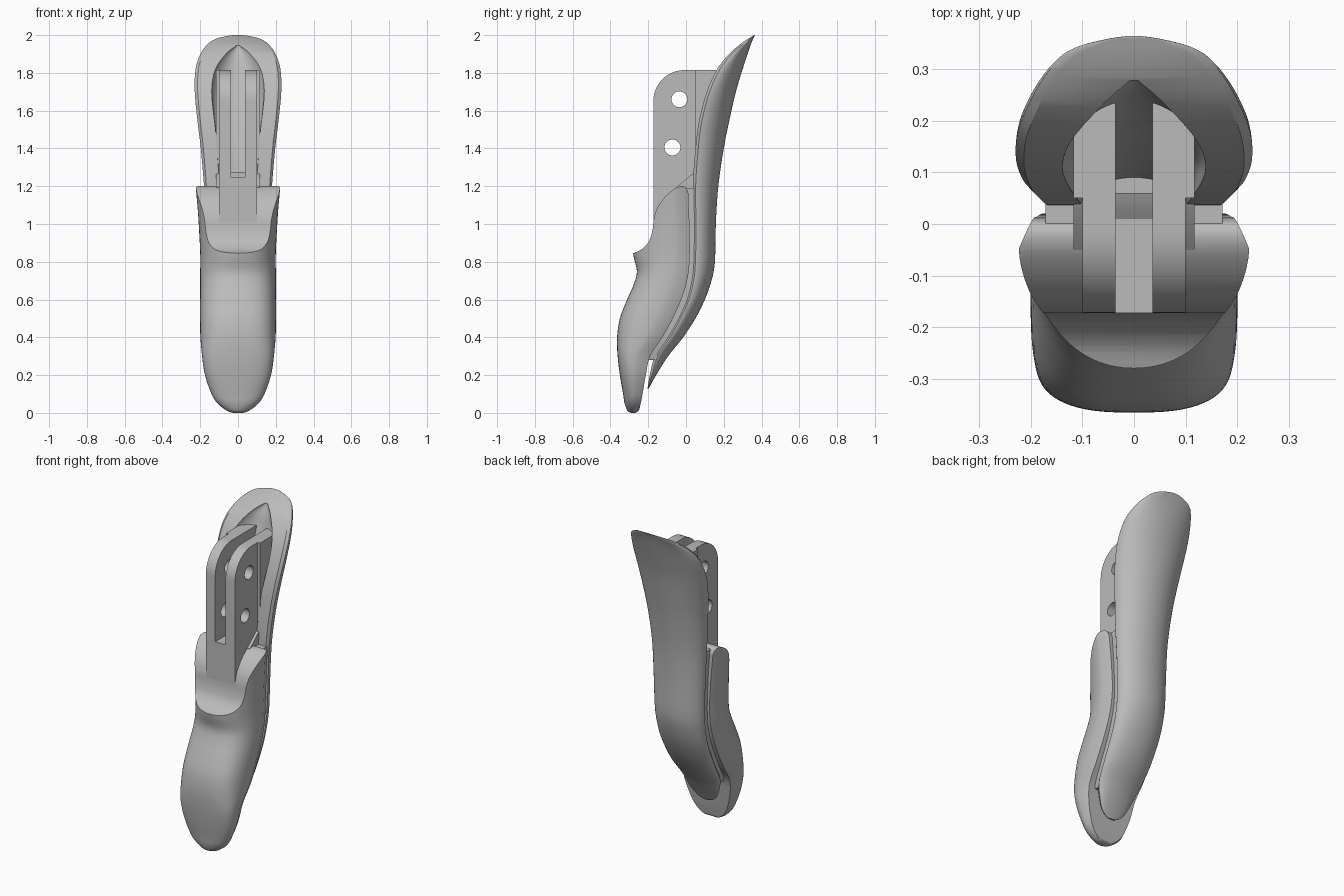
import bpy, bmesh, math

cube = bpy.data.objects.get("Cube")
if cube:
    bpy.data.objects.remove(cube, do_unlink=True)

GREY = (0.5, 0.5, 0.5, 1)
grey = bpy.data.materials.new("plain grey")
grey.use_nodes = True
grey.diffuse_color = GREY
grey.node_tree.nodes["Principled BSDF"].inputs["Base Color"].default_value = GREY


def smooth_path(rows, steps):
    """Catmull-Rom curve through rows of numbers."""
    out = []
    last = len(rows) - 1
    for i in range(last):
        a, b, c, d = (rows[max(0, min(last, i + k))] for k in (-1, 0, 1, 2))
        for s in range(steps):
            t = s / steps
            out.append(tuple(
                q + 0.5 * t * (r - p + t * (2 * p - 5 * q + 4 * r - w + t * (3 * (q - r) + w - p)))
                for p, q, r, w in zip(a, b, c, d)))
    return out + [tuple(rows[-1])]


def finish(name, bm):
    bmesh.ops.recalc_face_normals(bm, faces=bm.faces)
    mesh = bpy.data.meshes.new(name)
    bm.to_mesh(mesh)
    bm.free()
    mesh.materials.append(grey)
    obj = bpy.data.objects.new(name, mesh)
    bpy.context.collection.objects.link(obj)
    return obj


def loft(name, rows, section, steps=4):
    """Skin horizontal sections; every row starts with its height."""
    bm = bmesh.new()
    rings = []
    for z, *shape in smooth_path(rows, steps):
        rings.append([bm.verts.new((x, y, z)) for x, y in section(*shape)])
    n = len(rings[0])
    for low, high in zip(rings, rings[1:]):
        for i in range(n):
            j = (i + 1) % n
            bm.faces.new((low[i], low[j], high[j], high[i]))
    bm.faces.new(rings[0])
    bm.faces.new(rings[-1])
    return finish(name, bm)


def prism(name, outline, x0, x1):
    """Extrude a side outline of (y, z) points along x."""
    bm = bmesh.new()
    face = bm.faces.new([bm.verts.new((x0, y, z)) for y, z in outline])
    moved = bmesh.ops.extrude_face_region(bm, geom=[face])["geom"]
    bmesh.ops.translate(bm, vec=(x1 - x0, 0, 0),
                        verts=[v for v in moved if isinstance(v, bmesh.types.BMVert)])
    return finish(name, bm)


def cut(obj, cutter):
    mod = obj.modifiers.new("cut", 'BOOLEAN')
    mod.operation = 'DIFFERENCE'
    mod.solver = 'EXACT'
    mod.object = cutter
    bpy.context.view_layer.objects.active = obj
    bpy.ops.object.modifier_apply(modifier=mod.name)
    bpy.data.objects.remove(cutter, do_unlink=True)


def rounded(half, flat_y, round_y, bevel, inset, power=2.0, n=36):
    """D section: flat side with a bevel, and a superelliptic round side."""
    turn = 1 if round_y > flat_y else -1
    edge = flat_y + turn * min(bevel, 0.35 * abs(round_y - flat_y))
    points = []
    for i in range(n + 1):
        a = math.pi * i / n
        c, s = math.cos(a), max(0.0, math.sin(a))
        points.append((half * math.copysign(abs(c) ** (2 / power), c),
                       edge + (round_y - edge) * s ** (2 / power)))
    return points + [(-half * inset, flat_y), (half * inset, flat_y)]


# Front pad: height, half width, front y, rear y, squareness
pad_rows = [
    (0, .025, -.29, -.27, 2), (.012, .06, -.31, -.25, 2), (.05, .108, -.325, -.24, 2.2),
    (.1, .14, -.333, -.23, 2.5), (.2, .175, -.35, -.213, 2.8), (.3, .19, -.362, -.19, 3),
    (.4, .199, -.365, -.125, 3), (.5, .201, -.35, -.07, 3), (.6, .201, -.312, -.025, 2.8),
    (.68, .2, -.277, 0, 2.6), (.75, .2, -.26, .014, 2.4), (.845, .2, -.28, .02, 2.1),
    (1, .208, -.285, .018, 2), (1.1, .215, -.285, .014, 2), (1.25, .229, -.285, .01, 2)]
pad = loft("front_pad", pad_rows,
           lambda half, front, rear, power: rounded(half, rear, front, .06, .88, power))

# Saddle scoop cut across the top of the pad
scoop = smooth_path([(-.28, .845), (-.235, .866), (-.195, .91), (-.177, .97), (-.17, 1.03),
                     (-.15, 1.09), (-.11, 1.145), (-.06, 1.187), (-.025, 1.2), (0, 1.192),
                     (.012, 1.165)], 4)
cut(pad, prism("scoop_cutter",
               [(-.6, .845)] + scoop + [(.1, 1.15), (.1, 1.5), (-.6, 1.5)], -.5, .5))

# Rear shell: height, half width, front y, rear y
shell_rows = [
    (.13, .02, -.204, -.197), (.15, .06, -.2, -.186), (.2, .096, -.192, -.158),
    (.3, .132, -.165, -.095), (.4, .149, -.1, -.015), (.5, .156, -.045, .05),
    (.6, .16, 0, .1), (.7, .163, .025, .135), (.8, .166, .035, .153), (1, .171, .038, .158),
    (1.2, .18, .036, .171), (1.4, .197, .05, .2), (1.55, .215, .07, .23), (1.7, .229, .11, .264),
    (1.82, .225, .165, .3), (1.9, .199, .228, .326), (1.95, .163, .285, .343),
    (1.98, .118, .328, .355), (1.995, .06, .353, .362), (2, .025, .361, .365)]
shell = loft("rear_shell", shell_rows,
             lambda half, front, rear: rounded(half, front, rear, .015, .93))

# Hollow in the front of the shell, behind the bracket
hollow_rows = [(1.2, .1, .085), (1.35, .108, .105), (1.5, .119, .14), (1.6, .131, .17),
               (1.7, .14, .203), (1.8, .138, .236), (1.87, .118, .256), (1.92, .08, .277),
               (1.945, .03, .286)]
cut(shell, loft("hollow_cutter", hollow_rows,
                lambda half, rear: [(half * math.cos(math.pi * i / 24),
                                     min(.1, rear - .06)
                                     + (rear - min(.1, rear - .06)) * math.sin(math.pi * i / 24))
                                    for i in range(25)] + [(-half, -.2), (half, -.2)]))

# Seam strip between pad and shell
seam_rows = [(z, half * .96, front - .06, front + .025)
             for z, half, front, rear in shell_rows if .3 <= z <= 1.2]
seam_rows.insert(0, (.28, .12, -.215, -.15))
seam_rows[-1] = (1.19, .172, -.02, .06)
loft("seam_strip", seam_rows,
     lambda half, front, rear: [(-half, front), (half, front), (half, rear), (-half, rear)])

# Core block with a sloped top
prism("core_block", [(-.05, .8), (.06, .8), (.06, 1.275), (.03, 1.262), (-.05, 1.195)],
      -.117, .117)

# Bracket: solid foot and two pierced prongs
prism("bracket_foot", [(-.173, .97), (-.1, .9), (.08, .9), (.1, 1.245), (-.173, 1.245)], -.1, .1)
corner = [(-.008 - .165 * math.cos(a), 1.65 + .165 * math.sin(a))
          for a in (math.pi / 2 * i / 12 for i in range(13))]
prong_outline = [(-.173, 1.2)] + corner + [(.25, 1.815), (.17, 1.5), (.11, 1.2)]
rear_outline = [(.05, 1.2), (.05, 1.815), (.22, 1.815), (.15, 1.5), (.1, 1.2)]
for side, label in ((1, "left"), (-1, "right")):
    prong = prism(label + "_prong", prong_outline, side * .036, side * .1)
    for y, z in ((-.035, 1.66), (-.072, 1.405)):
        circle = [(y + .042 * math.cos(math.tau * i / 32), z + .042 * math.sin(math.tau * i / 32))
                  for i in range(32)]
        cut(prong, prism("hole_cutter", circle, -.3, .3))
    prism(label + "_prong_rib", rear_outline, side * .095, side * .117)

# Smooth shading with crisp edges
bpy.ops.object.select_all(action='DESELECT')
for obj in bpy.context.collection.objects:
    if obj.type == 'MESH' and grey.name in obj.data.materials:
        obj.select_set(True)
        bpy.context.view_layer.objects.active = obj
bpy.ops.object.shade_smooth_by_angle(angle=math.radians(32))
